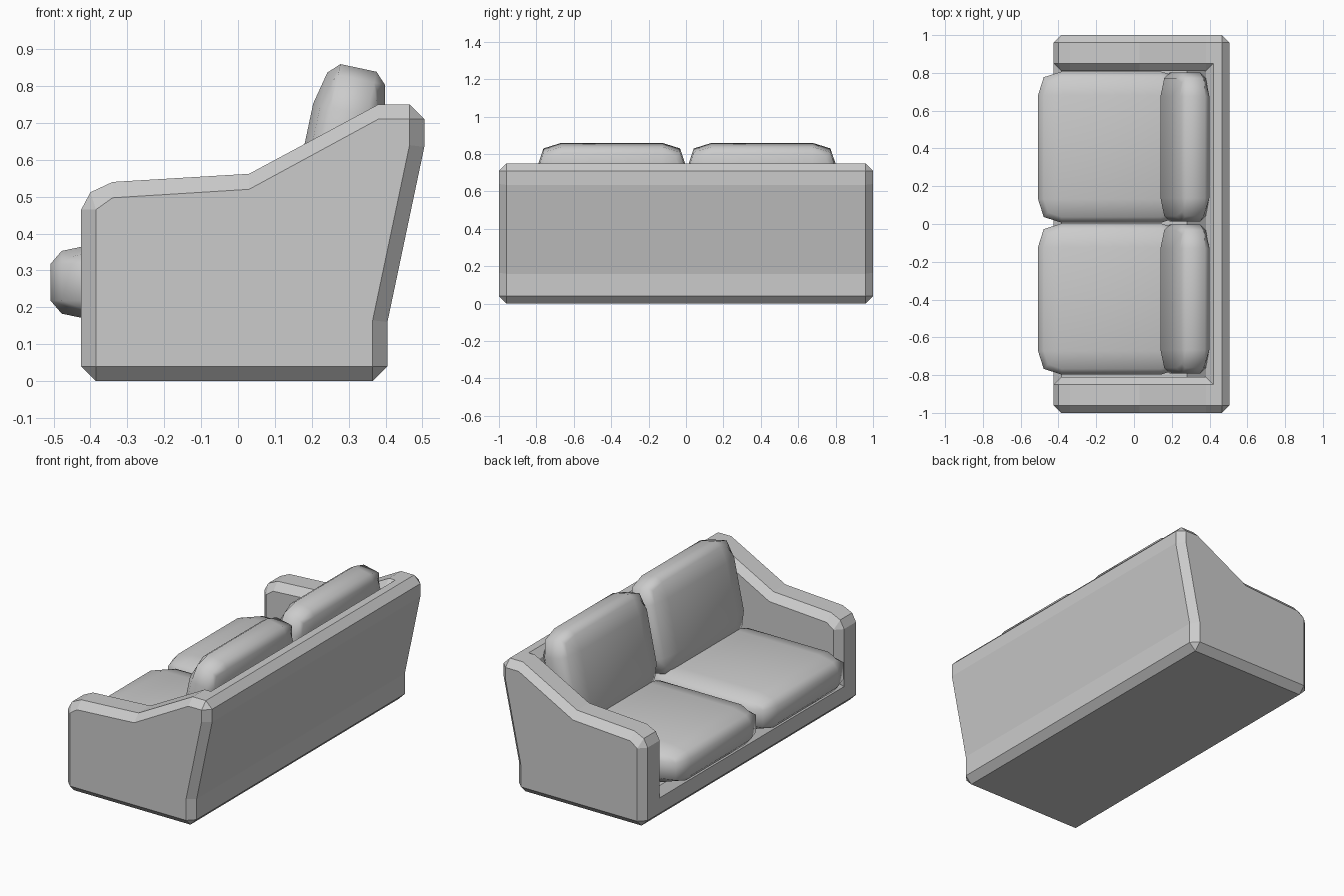
import bpy, bmesh
from mathutils import Matrix, Vector
from math import radians

if "Cube" in bpy.data.objects:
    bpy.data.objects.remove(bpy.data.objects["Cube"])


def to_object(name, bm):
    bmesh.ops.remove_doubles(bm, verts=bm.verts[:], dist=1e-5)
    bmesh.ops.recalc_face_normals(bm, faces=bm.faces[:])
    mesh = bpy.data.meshes.new(name)
    bm.to_mesh(mesh)
    bm.free()
    ob = bpy.data.objects.new(name, mesh)
    bpy.context.collection.objects.link(ob)
    return ob


def loft(name, sections):
    """Skin (y, [(x, z), ...]) sections and cap both ends."""
    bm = bmesh.new()
    rings = [[bm.verts.new((x, y, z)) for x, z in pts] for y, pts in sections]
    n = len(rings[0])
    for a, b in zip(rings, rings[1:]):
        for i in range(n):
            j = (i + 1) % n
            bm.faces.new((a[i], a[j], b[j], b[i]))
    bm.faces.new(rings[0])
    bm.faces.new(rings[-1])
    return to_object(name, bm)


def cushion(name, center, half, inset, pull, tilt=0):
    """Soft low-poly block: 3x3 faces per side, edges and corners drawn in."""
    bm = bmesh.new()
    bmesh.ops.create_cube(bm, size=2)
    bmesh.ops.subdivide_edges(bm, edges=bm.edges[:], cuts=2, use_grid_fill=True)
    for v in bm.verts:
        outer = [abs(c) > 0.9 for c in v.co]
        amount = (0, 0, 1, 1.8)[sum(outer)]
        new = []
        for k in range(3):
            d = half[k] - (pull[k] * amount if outer[k] else inset[k])
            new.append(d if v.co[k] > 0 else -d)
        v.co = Vector(new)
    bm.transform(Matrix.Translation(center) @ Matrix.Rotation(radians(tilt), 4, 'Y'))
    ob = to_object(name, bm)
    for p in ob.data.polygons:
        p.use_smooth = True
    return ob


# Arm side outline and its chamfered (inset) version
full = [(-.385, 0), (.365, 0), (.405, .04), (.405, .16), (.505, .635), (.505, .71),
        (.465, .75), (.38, .75), (.03, .562), (-.34, .54), (-.40, .512),
        (-.425, .465), (-.425, .04)]
inset = [(-.385, .04), (.365, .04), (.365, .04), (.365, .165), (.465, .64), (.465, .71),
         (.465, .71), (.38, .71), (.03, .52), (-.34, .497), (-.385, .465),
         (-.385, .465), (-.385, .04)]

# Base and back: one profile running between the arms
middle = full[:7] + [(.42, .75), (.38, .71), (.28, .17), (-.385, .17), (-.425, .13), (-.425, .04)]
frame = loft("sofa_frame", [(-.85, middle), (.85, middle)])

# Arms, merged into the frame
for s, side in ((-1, "near"), (1, "far")):
    arm = loft("arm_" + side, [(s * 1.0, inset), (s * .96, full), (s * .85, full), (s * .81, inset)])
    arm.hide_render = True
    mod = frame.modifiers.new("join_" + side, 'BOOLEAN')
    mod.operation = 'UNION'
    mod.solver = 'EXACT'
    mod.object = arm
bpy.context.view_layer.update()
dg = bpy.context.evaluated_depsgraph_get()
joined = bpy.data.meshes.new_from_object(frame.evaluated_get(dg))
frame.modifiers.clear()
frame.data = joined
for side in ("near", "far"):
    bpy.data.objects.remove(bpy.data.objects["arm_" + side])

# Seat and back cushions, one pair per side
for y, side in ((-.397, "near"), (.407, "far")):
    cushion("seat_cushion_" + side, (-.12, y, .268), (.388, .4, .105),
            (.125, .125, .055), (.03, .03, .02))
    cushion("back_cushion_" + side, (.27, y, .583), (.1, .395, .272),
            (.05, .125, .12), (.02, .03, .03), tilt=12)
